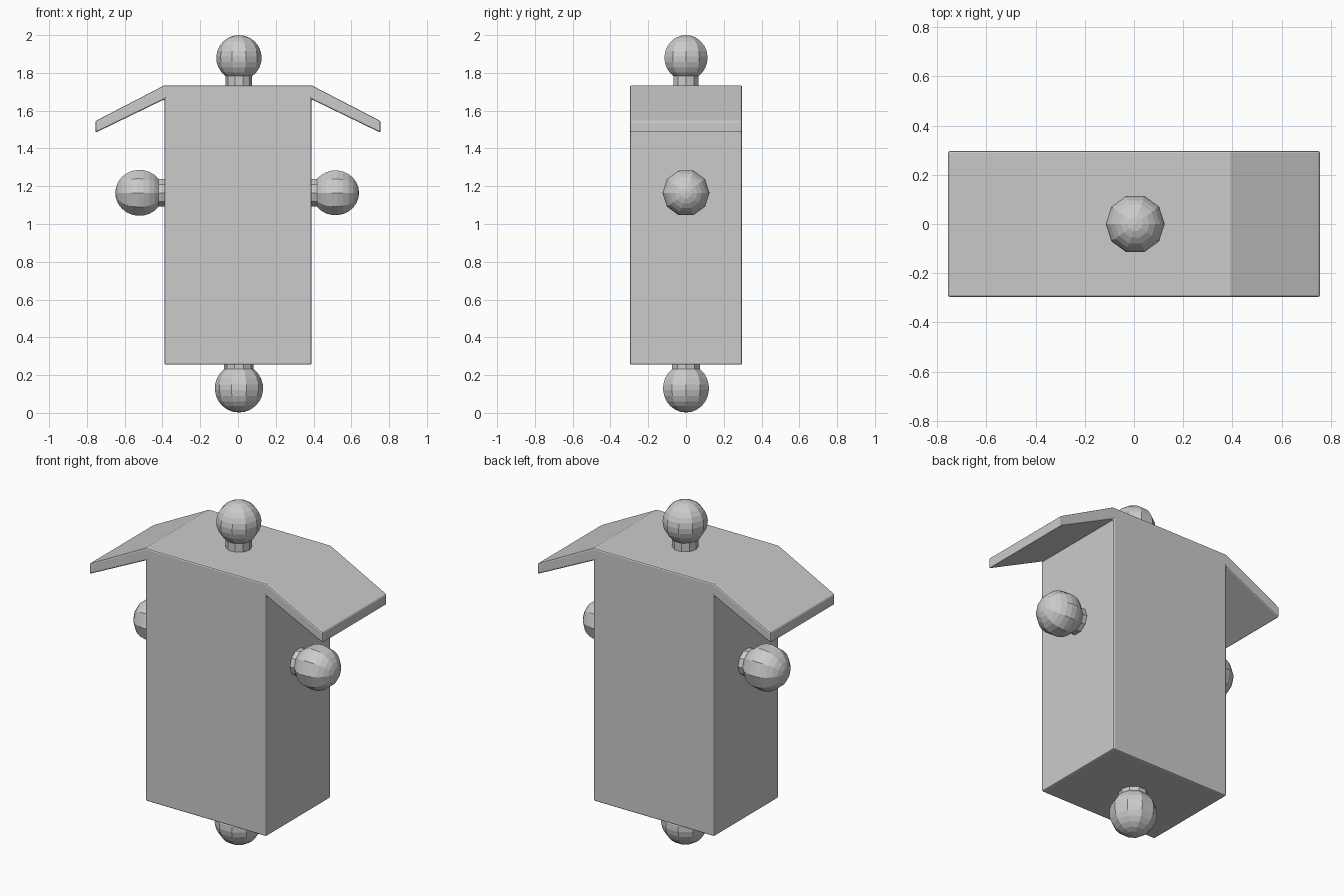
import bpy, bmesh
from math import sin, cos, pi, asin
from mathutils import Matrix, Vector

if "Cube" in bpy.data.objects:
    bpy.data.objects.remove(bpy.data.objects["Cube"])


def make_object(name, bm):
    bmesh.ops.recalc_face_normals(bm, faces=bm.faces[:])
    mesh = bpy.data.meshes.new(name)
    bm.to_mesh(mesh)
    bm.free()
    obj = bpy.data.objects.new(name, mesh)
    bpy.context.collection.objects.link(obj)
    return obj


# Torso block with the two sloping shoulder flaps: one mirrored profile, extruded in y
half = [(0.39, 0.255), (0.39, 1.66), (0.755, 1.483), (0.755, 1.545), (0.392, 1.733)]
profile = half + [(-x, z) for x, z in reversed(half)]
bm = bmesh.new()
face = bm.faces.new([bm.verts.new((x, -0.297, z)) for x, z in profile])
ext = bmesh.ops.extrude_face_region(bm, geom=[face])
bmesh.ops.translate(bm, vec=(0, 0.594, 0),
                    verts=[g for g in ext["geom"] if isinstance(g, bmesh.types.BMVert)])
body = make_object("body_with_shoulders", bm)
bevel = body.modifiers.new("edge_bevel", "BEVEL")
bevel.width = 0.008
bevel.segments = 2
bevel.limit_method = "ANGLE"
bevel.angle_limit = 0.6


# Ball joint with a short neck: lathed along local z, origin at the ball centre
def ball_joint(name, centre, radius, neck, reach, rotation, sides=10, rings=10):
    start = asin(neck / radius)
    points = [(neck, -reach)]
    for i in range(rings):
        a = start + (pi - start) * i / rings
        points.append((radius * sin(a), -radius * cos(a)))
    bm = bmesh.new()
    loops = [[bm.verts.new((r * cos(2 * pi * s / sides), r * sin(2 * pi * s / sides), z))
              for s in range(sides)] for r, z in points]
    for a, b in zip(loops, loops[1:]):
        for s in range(sides):
            t = (s + 1) % sides
            bm.faces.new((a[s], a[t], b[t], b[s]))
    tip = bm.verts.new((0, 0, radius))
    for s in range(sides):
        bm.faces.new((loops[-1][s], loops[-1][(s + 1) % sides], tip))
    bm.faces.new(loops[0])
    bm.transform(Matrix.Translation(Vector(centre)) @ rotation)
    return make_object(name, bm)


spin = Matrix.Rotation(pi / 2, 4, "Z")
ball_joint("neck_ball", (0.005, 0, 1.88), 0.12, 0.07, 0.155, Matrix.Identity(4))
ball_joint("hip_ball", (0.005, 0, 0.13), 0.128, 0.078, 0.13, Matrix.Rotation(pi, 4, "X"))
ball_joint("right_shoulder_ball", (0.516, 0, 1.165), 0.125, 0.077, 0.131,
           Matrix.Rotation(pi / 2, 4, "Y") @ spin)
ball_joint("left_shoulder_ball", (-0.522, 0, 1.165), 0.128, 0.077, 0.137,
           Matrix.Rotation(-pi / 2, 4, "Y") @ spin)
